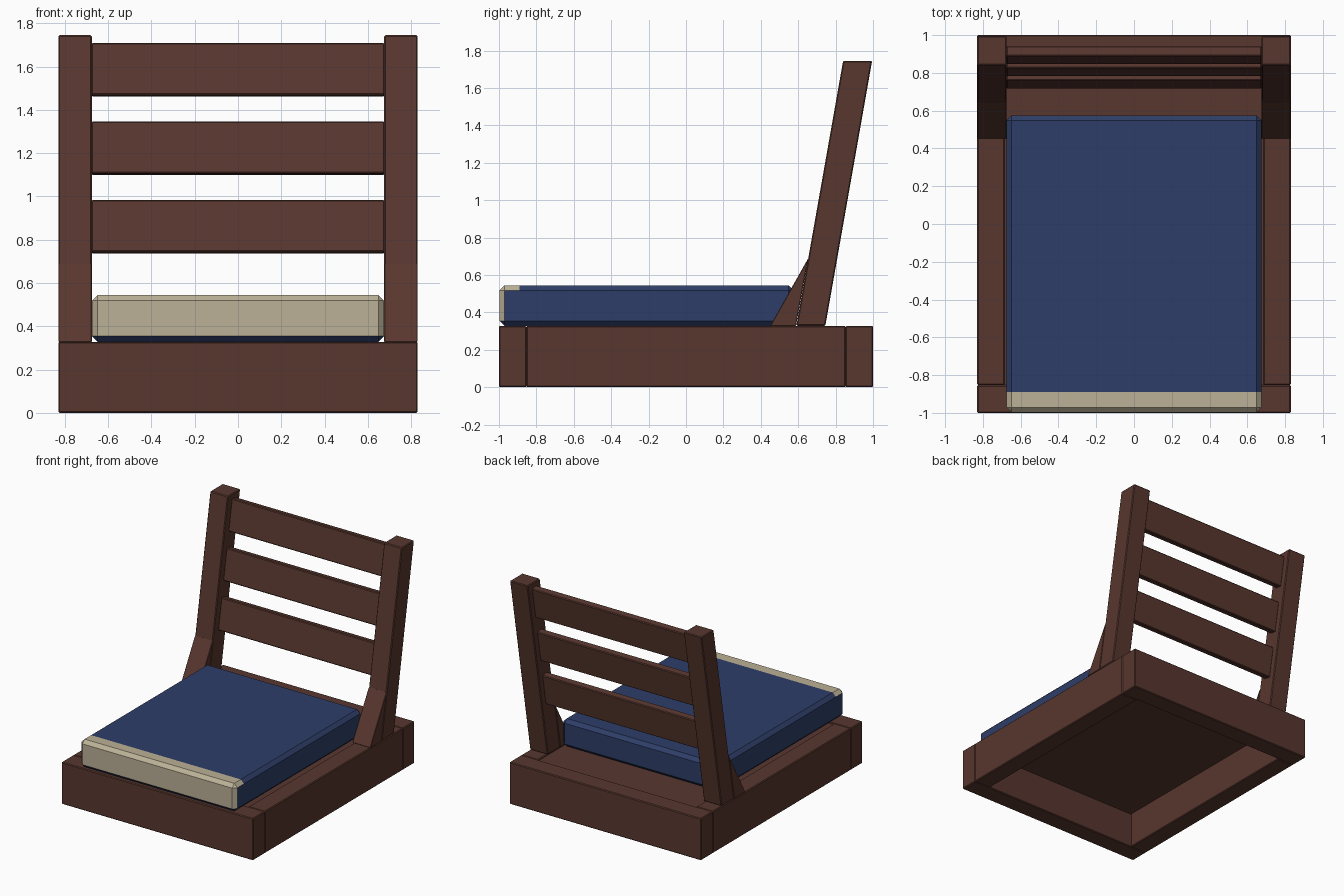
import bpy, bmesh, math
from mathutils import Vector, Matrix

if "Cube" in bpy.data.objects:
    bpy.data.objects.remove(bpy.data.objects["Cube"])


def material(name, rgb):
    m = bpy.data.materials.new(name)
    m.diffuse_color = (*rgb, 1)
    m.use_nodes = True
    m.node_tree.nodes["Principled BSDF"].inputs["Base Color"].default_value = m.diffuse_color
    return m


wood = material("dark_wood", (0.098, 0.038, 0.028))
blue = material("blue_fabric", (0.027, 0.048, 0.138))
cream = material("cream_fabric", (0.50, 0.44, 0.31))


def finish(bm, name, mats, bevel=0.0):
    bmesh.ops.recalc_face_normals(bm, faces=bm.faces)
    if bevel:
        bmesh.ops.bevel(bm, geom=bm.edges[:], offset=bevel, segments=1,
                        affect='EDGES', profile=0.5)
    me = bpy.data.meshes.new(name)
    bm.to_mesh(me)
    bm.free()
    for m in mats:
        me.materials.append(m)
    ob = bpy.data.objects.new(name, me)
    bpy.context.collection.objects.link(ob)
    return ob


def cube(lo, hi):
    bm = bmesh.new()
    lo, hi = Vector(lo), Vector(hi)
    bmesh.ops.create_cube(bm, size=1, matrix=Matrix.Translation((lo + hi) / 2)
                          @ Matrix.Diagonal((*(hi - lo), 1)))
    return bm


def side_profile(name, pts, x0, x1, bevel):
    """Extrude a (y, z) outline across x."""
    bm = bmesh.new()
    f = bm.faces.new([bm.verts.new((x0, y, z)) for y, z in pts])
    ext = bmesh.ops.extrude_face_region(bm, geom=[f])
    verts = [v for v in ext["geom"] if isinstance(v, bmesh.types.BMVert)]
    bmesh.ops.translate(bm, verts=verts, vec=(x1 - x0, 0, 0))
    return finish(bm, name, [wood], bevel)


W, T, H, B = 0.83, 0.147, 0.328, 0.006
SLOPE = 0.25 / 1.417          # backward lean of the backrest


def post_front(z):
    return 0.59 + SLOPE * (z - H)


# Base frame and seat panel
finish(cube((-W, -1, 0), (W, -1 + T, H)), "front_rail", [wood], B)
finish(cube((-W, 1 - T, 0), (W, 1, H)), "back_rail", [wood], B)
for side, s in (("left", -1), ("right", 1)):
    a, b = sorted((s * 0.685, s * W))
    finish(cube((a, -1 + T, 0), (b, 1 - T, H)), side + "_rail", [wood], B)
finish(cube((-0.69, -0.86, 0.28), (0.69, 0.86, 0.318)), "seat_panel", [wood])

# Leaning posts with wedge braces in front
TOP = 1.745
for side, s in (("left", -1), ("right", 1)):
    a, b = sorted((s * 0.675, s * W))
    side_profile(side + "_post",
                 [(0.59, H), (0.745, H), (0.995, TOP), (0.84, TOP)], a, b, B)
    side_profile(side + "_brace",
                 [(0.45, H), (0.588, H), (post_front(0.69), 0.69)], a, b, 0.003)

# Three backrest slats following the lean
lean = math.atan(SLOPE)
for i, z in enumerate((0.86, 1.223, 1.585)):
    bm = cube((-0.677, -0.0275, -0.122), (0.677, 0.0275, 0.122))
    bm.transform(Matrix.Translation((0, post_front(z) + 0.082, z))
                 @ Matrix.Rotation(-lean, 4, 'X'))
    finish(bm, f"back_slat_{i + 1}", [wood], B)

# Chamfered cushion: cream front and front lip, blue elsewhere
bm = cube((-0.675, -0.998, H), (0.675, 0.575, 0.545))
bmesh.ops.bevel(bm, geom=bm.edges[:], offset=0.027, segments=1, affect='EDGES')
bmesh.ops.bisect_plane(bm, geom=bm.verts[:] + bm.edges[:] + bm.faces[:],
                       plane_co=(0, -0.89, 0), plane_no=(0, 1, 0))
bm.normal_update()
for f in bm.faces:
    c, n = f.calc_center_median(), f.normal
    if c.y < -0.89 and n.z > -0.3 and (n.z > 0.3 or n.y < -0.3):
        f.material_index = 1
finish(bm, "seat_cushion", [blue, cream])
